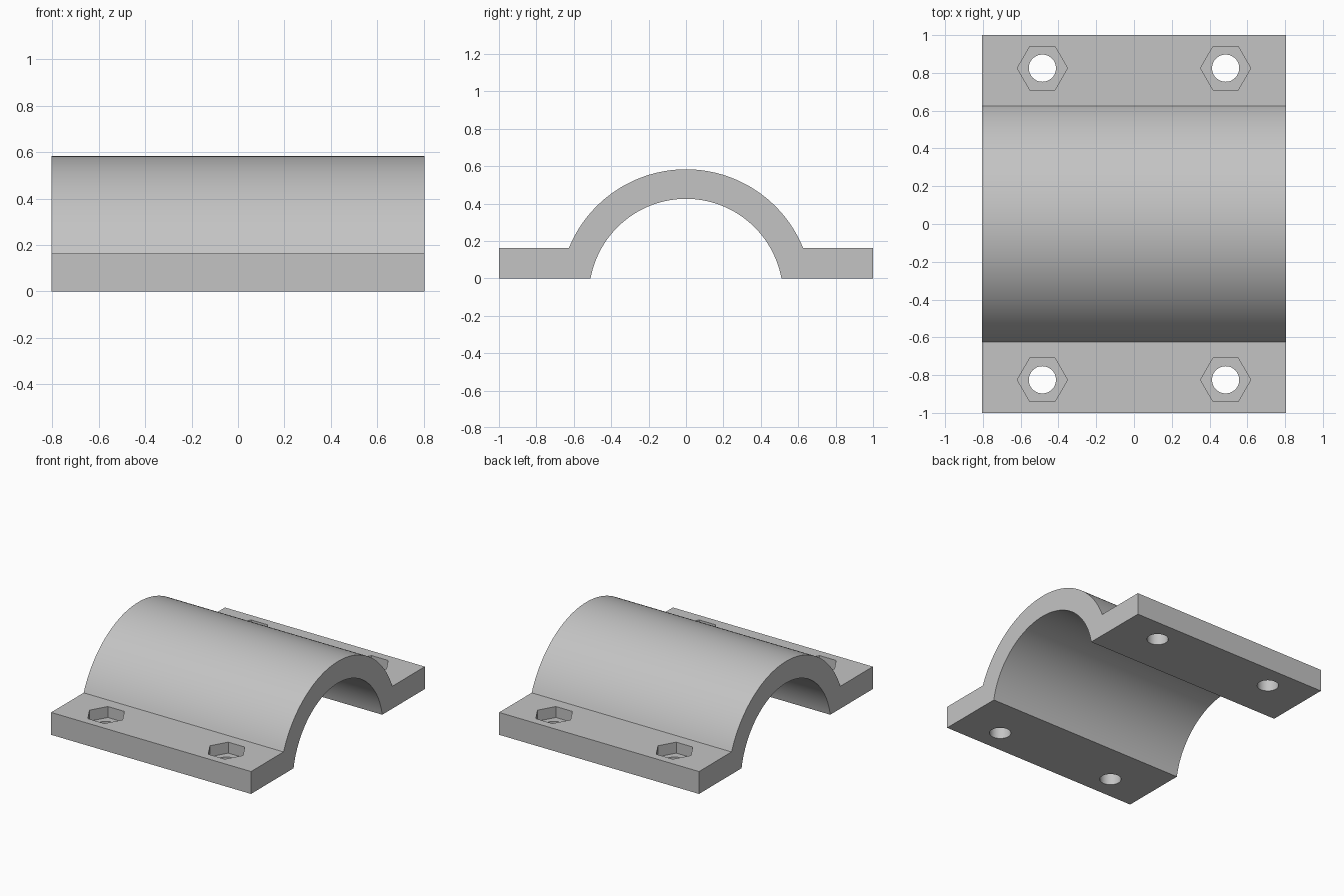
import bpy
import bmesh
import math

cube = bpy.data.objects.get("Cube")
if cube:
    bpy.data.objects.remove(cube, do_unlink=True)

HALF_X, HALF_Y = 0.805, 1.0
PLATE = 0.163                      # flange thickness
INNER, OUTER, AXIS_Z = 0.5185, 0.6765, -0.0935
HOLE_X, HOLE_Y = 0.485, 0.825
HOLE_R, HEX_R, HEX_DEPTH = 0.072, 0.133, 0.08

grey = bpy.data.materials.new("plain grey")
grey.use_nodes = True
colour = (0.55, 0.55, 0.55, 1)
grey.diffuse_color = colour
grey.node_tree.nodes["Principled BSDF"].inputs["Base Color"].default_value = colour


def make_object(name, bm):
    bmesh.ops.recalc_face_normals(bm, faces=bm.faces)
    mesh = bpy.data.meshes.new(name)
    bm.to_mesh(mesh)
    bm.free()
    mesh.materials.append(grey)
    obj = bpy.data.objects.new(name, mesh)
    bpy.context.collection.objects.link(obj)
    return obj


def arc(radius, z_end, steps=64):
    """Points over the arch from +y to -y, ending at height z_end."""
    start = math.asin((z_end - AXIS_Z) / radius)
    angles = [start + (math.pi - 2 * start) * i / steps for i in range(steps + 1)]
    return [(radius * math.cos(a), AXIS_Z + radius * math.sin(a)) for a in angles]


# Arched clamp body with two flanges, extruded along x
profile = [(HALF_Y, 0), (HALF_Y, PLATE)] + arc(OUTER, PLATE)
profile += [(-HALF_Y, PLATE), (-HALF_Y, 0)] + arc(INNER, 0)[::-1]
bm = bmesh.new()
face = bm.faces.new([bm.verts.new((-HALF_X, y, z)) for y, z in profile])
ext = bmesh.ops.extrude_face_region(bm, geom=[face])
bmesh.ops.translate(bm, vec=(2 * HALF_X, 0, 0),
                    verts=[v for v in ext["geom"] if isinstance(v, bmesh.types.BMVert)])
body = make_object("pipe_clamp", bm)


def cutter(name, sides, radius, bottom, top):
    """Four matching prisms, one at each bolt position."""
    bm = bmesh.new()
    for sx in (-1, 1):
        for sy in (-1, 1):
            prism = bmesh.ops.create_cone(bm, cap_ends=True, segments=sides,
                                          radius1=radius, radius2=radius,
                                          depth=top - bottom)
            # a hexagon has corners along x
            if sides == 6:
                ang = math.atan2(prism["verts"][0].co.y, prism["verts"][0].co.x)
                for v in prism["verts"]:
                    a = math.atan2(v.co.y, v.co.x) - ang
                    v.co.x, v.co.y = radius * math.cos(a), radius * math.sin(a)
            bmesh.ops.translate(bm, verts=prism["verts"],
                                vec=(sx * HOLE_X, sy * HOLE_Y, (top + bottom) / 2))
    obj = make_object(name, bm)
    obj.hide_render = True
    return obj


# Bolt holes and hexagonal nut pockets
bpy.context.view_layer.objects.active = body
for tool in (cutter("nut_pocket_cutter", 6, HEX_R, PLATE - HEX_DEPTH, PLATE + 0.1),
             cutter("bolt_hole_cutter", 48, HOLE_R, -0.1, PLATE + 0.1)):
    mod = body.modifiers.new("cut", 'BOOLEAN')
    mod.operation = 'DIFFERENCE'
    mod.solver = 'EXACT'
    mod.object = tool
    bpy.ops.object.modifier_apply(modifier=mod.name)
    bpy.data.objects.remove(tool, do_unlink=True)

# Smooth arch and holes, crisp edges
bpy.ops.object.select_all(action='DESELECT')
body.select_set(True)
bpy.ops.object.shade_smooth_by_angle(angle=math.radians(30))
